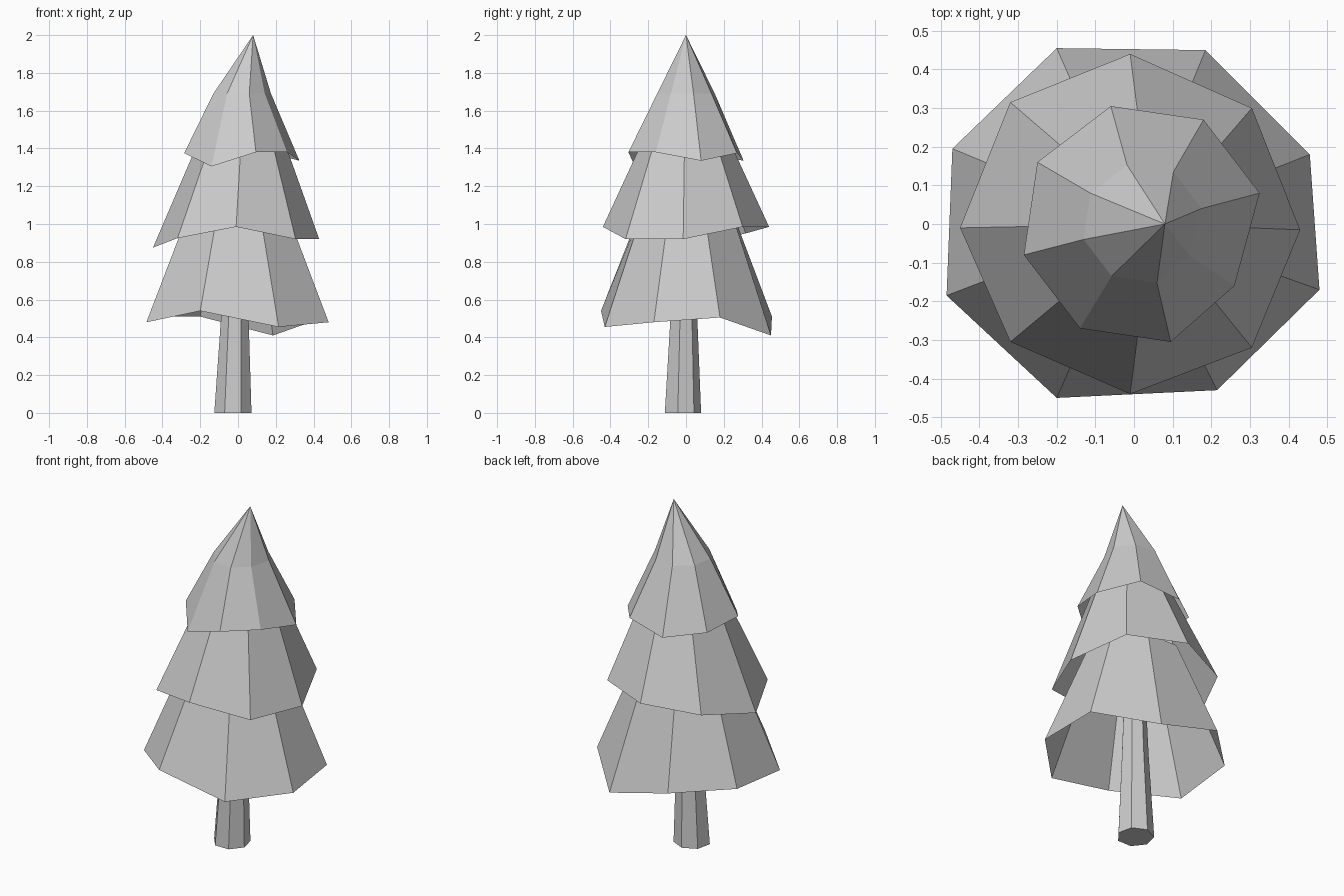
import bpy, math

if "Cube" in bpy.data.objects:
    bpy.data.objects.remove(bpy.data.objects["Cube"])


def build(name, rings, tip=None, cap_bottom=False):
    """Loft equal-length rings; close the top with a tip point or a flat cap."""
    n = len(rings[0])
    verts = [p for r in rings for p in r]
    faces = []
    for k in range(len(rings) - 1):
        a, b = k * n, (k + 1) * n
        faces += [(a + i, a + (i + 1) % n, b + (i + 1) % n, b + i) for i in range(n)]
    last = (len(rings) - 1) * n
    if tip:
        verts.append(tip)
        faces += [(last + i, last + (i + 1) % n, len(verts) - 1) for i in range(n)]
    else:
        faces.append(tuple(range(last, last + n)))
    if cap_bottom:
        faces.append(tuple(reversed(range(n))))
    mesh = bpy.data.meshes.new(name)
    mesh.from_pydata(verts, [], faces)
    obj = bpy.data.objects.new(name, mesh)
    bpy.context.collection.objects.link(obj)


def shrink(ring, scale, z, dx=0.0):
    return [(x * scale + dx, y * scale, z) for x, y, _ in ring]


def heptagon(cx, cy, r, z):
    a = [math.radians(90) + i * math.tau / 7 for i in range(7)]
    return [(cx + r * math.cos(t), cy + r * math.sin(t), z) for t in a]


# Irregular hem of each foliage tier, counter-clockwise
lower = [(0.48, -0.17, 0.48), (0.455, 0.18, 0.505), (0.185, 0.45, 0.41), (-0.2, 0.455, 0.51),
         (-0.47, 0.195, 0.51), (-0.485, -0.185, 0.48), (-0.2, -0.45, 0.54), (0.215, -0.43, 0.455)]
middle = [(0.43, -0.015, 0.92), (0.305, 0.30, 0.985), (-0.01, 0.44, 0.985), (-0.32, 0.315, 0.95),
          (-0.45, -0.01, 0.875), (-0.32, -0.305, 0.925), (-0.01, -0.44, 0.985), (0.305, -0.32, 0.92)]
upper = [(0.325, 0.08, 1.335), (0.18, 0.27, 1.375), (-0.06, 0.305, 1.335), (-0.25, 0.16, 1.36),
         (-0.285, -0.08, 1.375), (-0.14, -0.27, 1.305), (0.095, -0.305, 1.38), (0.26, -0.16, 1.38)]

# Foliage: hollow skirts, the top one bending in to a leaning tip
build("lower_foliage", [lower, shrink(lower, 0.51, 1.1)])
build("middle_foliage", [middle, shrink(middle, 0.46, 1.5, 0.025)])
build("upper_foliage", [upper, shrink(upper, 0.5, 1.69, 0.012)], tip=(0.08, 0, 2))

# Trunk: seven-sided taper
build("trunk", [heptagon(-0.027, -0.021, 0.101, 0), heptagon(-0.017, -0.015, 0.075, 0.5),
                heptagon(-0.01, -0.01, 0.055, 1.0)], cap_bottom=True)
